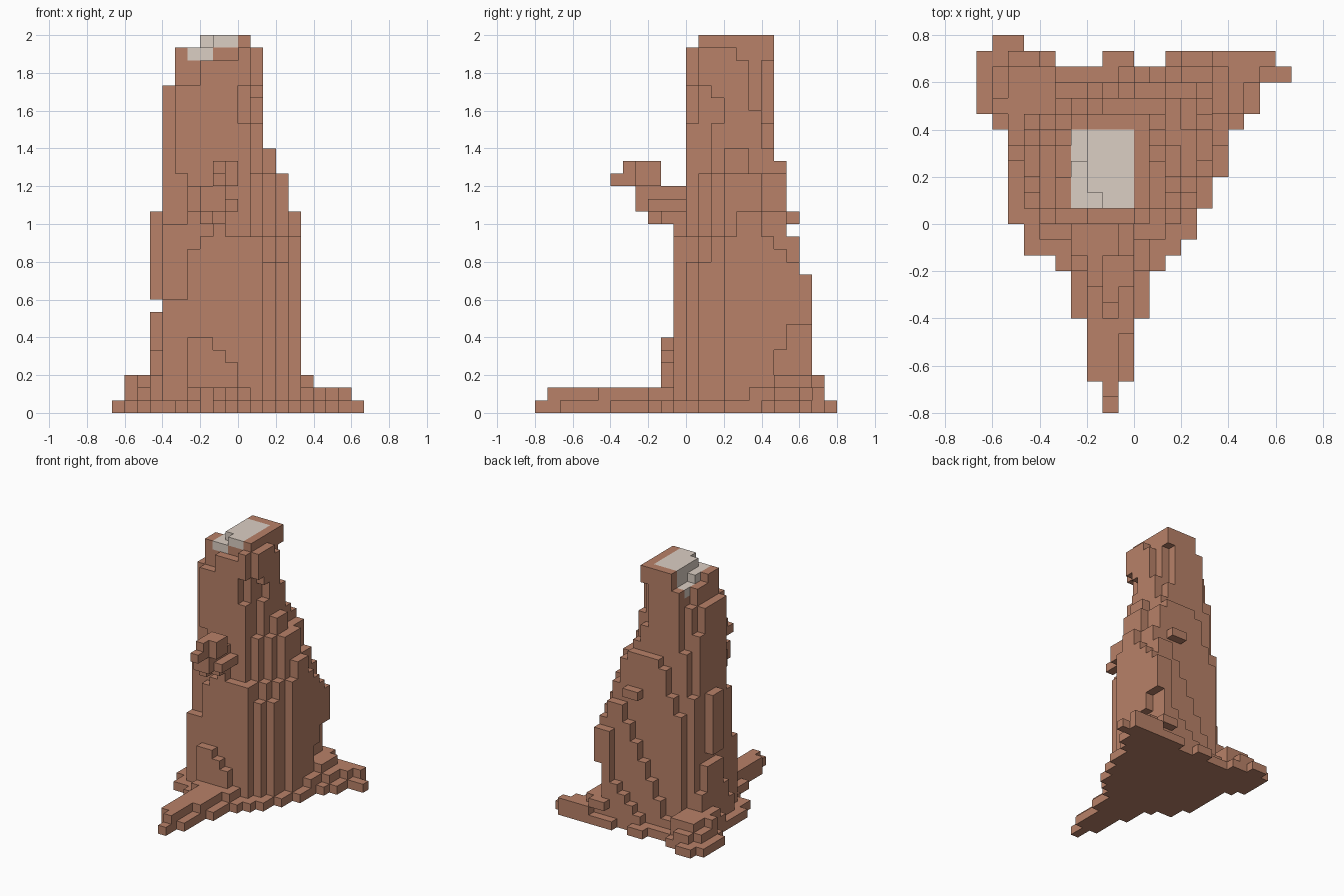
import bpy, bmesh

if "Cube" in bpy.data.objects:
    bpy.data.objects.remove(bpy.data.objects["Cube"])

V = 1 / 15  # edge of one cube


def fill(cells, boxes):
    """Each box: x0, x1, y0, y1, z0, z1 in cube units."""
    for x0, x1, y0, y1, z0, z1 in boxes:
        cells.update((x, y, z) for x in range(x0, x1)
                     for y in range(y0, y1) for z in range(z0, z1))


def tier(cells, z0, z1, rows):
    """Stack of rows sharing one height range: y0, y1, x0, x1."""
    fill(cells, [(x0, x1, y0, y1, z0, z1) for y0, y1, x0, x1 in rows])


def skin(name, cells, solid, color):
    """Mesh only the cube faces that touch the open air."""
    bm = bmesh.new()
    verts = {}

    def vert(p):
        if p not in verts:
            verts[p] = bm.verts.new([c * V for c in p])
        return verts[p]

    for c in sorted(cells):
        for a in range(3):
            for side in (0, 1):
                n = list(c)
                n[a] += 2 * side - 1
                if tuple(n) in solid:
                    continue
                quad = []
                for u, w in ((0, 0), (1, 0), (1, 1), (0, 1)):
                    p = list(c)
                    p[a] += side
                    p[(a + 1) % 3] += u
                    p[(a + 2) % 3] += w
                    quad.append(vert(tuple(p)))
                bm.faces.new(quad if side else quad[::-1])
    me = bpy.data.meshes.new(name)
    bm.to_mesh(me)
    bm.free()
    mat = bpy.data.materials.new(name + "_color")
    mat.diffuse_color = color
    mat.use_nodes = True
    mat.node_tree.nodes["Principled BSDF"].inputs["Base Color"].default_value = mat.diffuse_color
    me.materials.append(mat)
    ob = bpy.data.objects.new(name, me)
    bpy.context.collection.objects.link(ob)
    return ob


rock, cap = set(), set()

# Ground skirt, one cube thick
tier(rock, 0, 1, [
    (11, 12, -9, -7), (10, 11, -10, -5), (10, 11, -2, 0), (10, 11, 2, 9),
    (9, 10, -10, 10), (7, 9, -10, 8), (6, 7, -9, 7), (3, 6, -8, 6),
    (1, 3, -8, 5), (0, 1, -8, 4), (-1, 0, -7, 4), (-2, -1, -7, 3),
    (-3, -2, -5, 2), (-6, -3, -4, 1), (-10, -6, -3, 0), (-12, -10, -2, -1)])

# Second and third steps of the foot
tier(rock, 1, 2, [
    (10, 11, -8, -6), (9, 10, -9, -5), (7, 9, -9, -5), (4, 7, -8, -5),
    (9, 10, 2, 8), (10, 11, 5, 9), (7, 9, 4, 7), (5, 7, 4, 6),
    (-11, -1, -2, -1), (-10, -1, -3, -1), (-7, -1, -1, 0), (-3, -1, -4, 1)])
tier(rock, 2, 3, [(8, 10, -8, -5), (7, 8, -9, -5), (5, 7, -8, -6),
                  (7, 10, 4, 6), (10, 11, 3, 5)])

# Wedge where the front root meets the wall
for x, h in ((-4, 6), (-3, 6), (-2, 5), (-1, 4), (0, 2)):
    fill(rock, [(x, x + 1, -2, -1, 0, h)])

# Lower body with the fluted right side
tier(rock, 0, 12, [(0, 1, -6, 3), (1, 3, -6, 4), (3, 7, -6, 5),
                   (7, 8, -5, 4), (8, 9, 3, 4)])
for x, h in ((-6, 9), (-5, 9), (-4, 13), (-3, 14), (-2, 15), (-1, 14),
             (0, 14), (1, 14)):
    fill(rock, [(x, x + 1, -1, 0, 0, h)])
tier(rock, 12, 14, [(0, 1, -6, 2), (1, 2, -6, 3), (2, 3, -6, 4),
                    (3, 7, -6, 5), (7, 8, -5, 4), (8, 9, 2, 4)])

# Buttress stepping down across the back
for x in range(-5, 4):
    fill(rock, [(x, x + 1, 8, 9, 0, min(13, max(2, 10 + 2 * x))),
                (x, x + 1, 9, 10, 0, 8 if x == 3 else max(1, 3 + x))])

# Overhanging lump at the back right, and a small ledge above it
fill(rock, [(3, 5, 7, 8, 5, 13), (3, 5, 8, 9, 7, 12), (3, 5, 9, 10, 7, 11),
            (0, 2, 8, 9, 15, 16)])

# Ribs on the left wall
fill(rock, [(-7, -6, 2, 7, 0, 5), (-7, -6, 3, 6, 5, 8),
            (-7, -6, 3, 5, 9, 16), (-7, -6, 1, 3, 0, 3)])

# Middle body
fill(rock, [(-6, -4, 0, 1, 14, 15)])
tier(rock, 14, 16, [(0, 1, -4, 1), (1, 2, -6, 2), (2, 3, -6, 3),
                    (3, 4, -6, 4), (4, 6, -6, 5), (6, 7, -6, 4),
                    (7, 8, -4, 4)])
tier(rock, 16, 19, [(0, 1, -4, 1), (1, 2, -6, 2), (2, 3, -6, 3),
                    (3, 6, -6, 4), (6, 7, -5, 3), (7, 8, -3, 3)])
tier(rock, 19, 21, [(0, 1, -5, 1), (1, 2, -6, 1), (2, 3, -6, 2),
                    (3, 5, -6, 3), (5, 6, -6, 2), (6, 7, -5, 2)])
fill(rock, [(-2, 2, 7, 8, 19, 20)])

# Upper tower
tier(rock, 21, 23, [(0, 1, -5, 1), (1, 2, -6, 1), (2, 5, -6, 2),
                    (5, 6, -6, 2), (6, 7, -4, 1)])
tier(rock, 23, 26, [(0, 1, -5, 0), (1, 3, -6, 1), (3, 5, -6, 2),
                    (5, 6, -5, 1), (6, 7, -4, 0)])
fill(rock, [(1, 2, 5, 6, 23, 24), (1, 2, 2, 3, 25, 26)])
tier(rock, 26, 28, [(0, 1, -3, 1), (1, 5, -5, 2),
                    (5, 6, -4, 1), (6, 7, -4, 0)])

# Summit rim and corner stub
fill(rock, [(-5, -4, 1, 3, 28, 29), (0, 1, 1, 7, 28, 30),
            (-3, 1, 6, 7, 28, 30), (-2, 0, 1, 2, 28, 29),
            (0, 1, 0, 1, 28, 29), (1, 2, 1, 4, 28, 29)])

# Front outcrop
fill(rock, [(-3, -1, -2, 0, 15, 17), (-3, 0, -3, 0, 16, 17),
            (-4, -1, -2, 0, 16, 18), (-3, -1, -4, -1, 16, 18),
            (-2, 0, -4, -2, 18, 20), (-2, -1, -6, -4, 18, 19),
            (-2, -1, -5, -4, 18, 20), (-3, -2, -3, 0, 15, 16)])

# Pale summit cap
fill(cap, [(-4, -2, 1, 4, 28, 29), (-3, 0, 2, 6, 28, 29),
           (-4, -3, 4, 6, 27, 28), (-3, 0, 2, 6, 29, 30),
           (-2, 0, 1, 2, 29, 30)])
rock -= cap

solid = rock | cap
skin("rock_spire", rock, solid, (0.48, 0.22, 0.138, 1))
skin("summit_cap", cap, solid, (0.71, 0.62, 0.55, 1))
